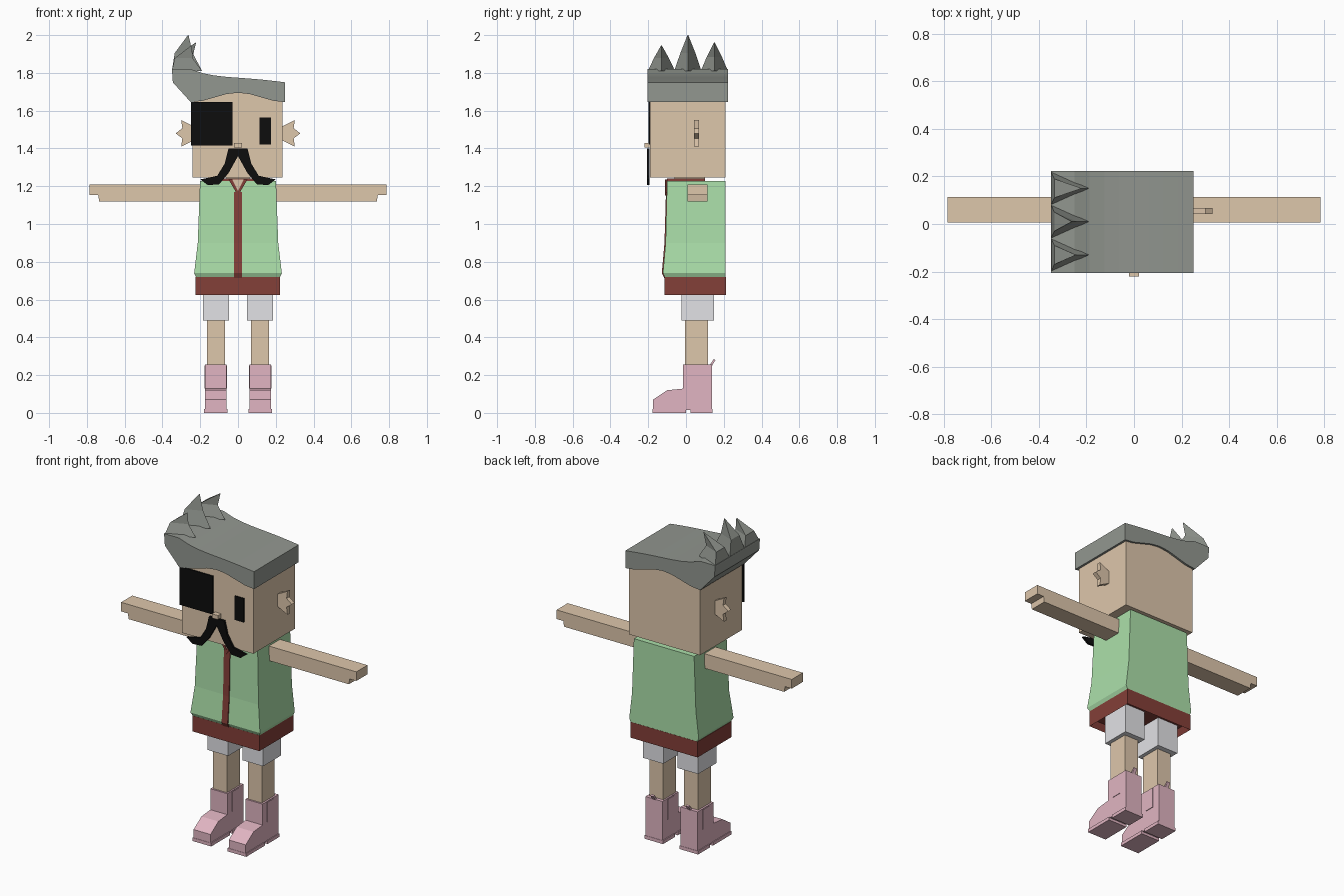
import bpy
import bmesh
from math import sin, cos, pi

default_cube = bpy.data.objects.get("Cube")
if default_cube:
    bpy.data.objects.remove(default_cube, do_unlink=True)


def material(name, red, green, blue):
    colour = (red, green, blue, 1)
    mat = bpy.data.materials.new(name)
    mat.use_nodes = True
    mat.diffuse_color = colour
    shader = next(n for n in mat.node_tree.nodes if n.type == 'BSDF_PRINCIPLED')
    shader.inputs["Base Color"].default_value = colour
    return mat


SKIN = material("skin", .73, .57, .41)
GREEN = material("shirt green", .41, .74, .4)
RED = material("dark red", .23, .05, .04)
PINK = material("boot pink", .75, .46, .54)
WHITE = material("shorts white", .76, .76, .79)
GREY = material("hair grey", .29, .31, .28)
BLACK = material("black", .004, .004, .004)


def loft(name, mat, rings, hollow=False):
    """Skin a stack of closed rings and cap both ends."""
    bm = bmesh.new()
    loops = [[bm.verts.new(point) for point in ring] for ring in rings]
    for lower, upper in zip(loops, loops[1:]):
        for i in range(len(lower)):
            bm.faces.new((lower[i - 1], lower[i], upper[i], upper[i - 1]))
    bottom = bm.faces.new(loops[0])
    bm.faces.new(loops[-1])
    bmesh.ops.recalc_face_normals(bm, faces=bm.faces)
    if hollow:
        bmesh.ops.inset_individual(bm, faces=[bottom], thickness=.02)
        bmesh.ops.translate(bm, verts=bottom.verts, vec=(0, 0, .04))
    mesh = bpy.data.meshes.new(name)
    bm.to_mesh(mesh)
    bm.free()
    mesh.materials.append(mat)
    part = bpy.data.objects.new(name, mesh)
    bpy.context.collection.objects.link(part)


def rect(left, right, front, back, height):
    return [(left, front, height), (right, front, height),
            (right, back, height), (left, back, height)]


def box(name, mat, x, y, z, side=1, hollow=False):
    rings = [rect(side * x[0], side * x[1], *y, height) for height in z]
    loft(name, mat, rings, hollow)


def front_slab(name, mat, outline, depth, side=1):
    """Extrude a front outline (x, z) from front to back."""
    loft(name, mat, [[(side * x, y, z) for x, z in outline] for y in depth])


def side_slab(name, mat, outline, width, side):
    """Extrude a side outline (y, z) across the width."""
    loft(name, mat, [[(side * x, y, z) for y, z in outline] for x in width])


# Head and face
box("head", SKIN, (-.24, .235), (-.19, .21), (1.245, 1.7))
box("neck", SKIN, (-.06, .06), (-.06, .1), (1.2, 1.26))
box("nose", SKIN, (-.02, .02), (-.22, -.18), (1.405, 1.43))
box("eye_patch", BLACK, (-.25, -.03), (-.199, -.19), (1.415, 1.645))
box("eye", BLACK, (.115, .175), (-.196, -.19), (1.42, 1.565))

# Hair: a fringe arched below and sweeping up towards the right
steps = 8
fringe, crown = [], []
for i in range(steps + 1):
    t = i / steps
    x = t / 2 - .25
    fringe.append((x, 1.645 + .05 * sin(pi * t) ** 2))
    crown.append((x, 1.75 + .02 * sin(pi * t) + .07 * (1 - t) ** 4))
swept_edge = [(-.35, 1.82), (-.345, 1.75)]
front_slab("hair", GREY, fringe + crown[::-1] + swept_edge, (-.205, .222))


# Three ridged spikes curling inwards along the swept edge
def spike_ring(outer, inner, middle, half_width, height):
    return [(outer, middle - half_width, height), (inner, middle, height),
            (outer, middle + half_width, height)]


tips = {"front": (-.13, -.245, 1.945), "middle": (.01, -.262, 2), "back": (.15, -.222, 1.96)}
for place, (middle, tip_x, tip_z) in tips.items():
    loft(place + "_hair_spike", GREY, [
        spike_ring(-.35, -.19, middle, .072, 1.81),
        spike_ring(-.335, -.24, middle, .04, (tip_z + 1.81) / 2),
        spike_ring(tip_x - .003, tip_x, middle, .002, tip_z)])

# Shirt and its front stripe share rows of height, half width and front
rows = [(.715, .22, -.11), (.74, .232, -.122), (.9, .213, -.108), (1.228, .201, -.1)]
loft("shirt", GREEN, [rect(-w, w, front, .21, z) for z, w, front in rows])
loft("shirt_stripe", RED, [rect(-.02, .02, front - .006, front + .02, min(z, 1.17))
                           for z, w, front in rows])
box("belt", RED, (-.225, .222), (-.113, .211), (.625, .72), hollow=True)
box("collar", RED, (-.11, .11), (-.1, .1), (1.22, 1.24))
front_slab("open_neck", SKIN, [(0, 1.16), (.035, 1.236), (-.035, 1.236)], (-.104, -.09))

# Outlines of the mirrored parts
ear = [(.23, 1.445), (.23, 1.515)]
for i in range(5):
    angle = pi / 8 * (2 - i)
    radius = .07 if i % 2 else .1
    ear.append((.23 + radius * cos(angle), 1.48 + radius * sin(angle)))
moustache = [(0, 1.4), (.05, 1.4), (.07, 1.32), (.11, 1.255), (.2, 1.236),
             (.16, 1.206), (.1, 1.21), (.05, 1.27), (0, 1.36)]
lapel = [(0, 1.15), (.05, 1.236), (.03, 1.236), (0, 1.175)]
arm = [(.19, 1.208), (.785, 1.208), (.785, 1.153), (.74, 1.153), (.735, 1.12), (.19, 1.12)]
toe = [(0, .015), (0, .13), (-.1, .12), (-.175, .07), (-.175, .015)]
tab = [(.12, .245), (.147, .285), (.156, .28), (.132, .24)]

for label, side in (("left_", 1), ("right_", -1)):
    # Ear, moustache half, lapel and arm
    front_slab(label + "ear", SKIN, ear, (.042, .068), side)
    front_slab(label + "moustache", BLACK, moustache, (-.206, -.192), side)
    front_slab(label + "lapel", RED, lapel, (-.11, -.09), side)
    front_slab(label + "arm", SKIN, arm, (.007, .113), side)
    # Leg
    box(label + "shorts_leg", WHITE, (.048, .185), (-.025, .148), (.49, .68), side)
    box(label + "leg", SKIN, (.07, .163), (-.005, .117), (.24, .52), side)
    # Boot
    boot_width, sole_width = (.061, .174), (.055, .179)
    box(label + "boot_shaft", PINK, boot_width, (-.015, .138), (.015, .255), side)
    side_slab(label + "boot_toe", PINK, toe, boot_width, side)
    box(label + "boot_sole", PINK, sole_width, (-.177, 0), (0, .02), side)
    box(label + "boot_heel", PINK, sole_width, (.025, .14), (0, .02), side)
    box(label + "boot_panel", PINK, (.058, .177), (.03, .09), (.13, .25), side)
    side_slab(label + "pull_tab", PINK, tab, (.108, .128), side)
